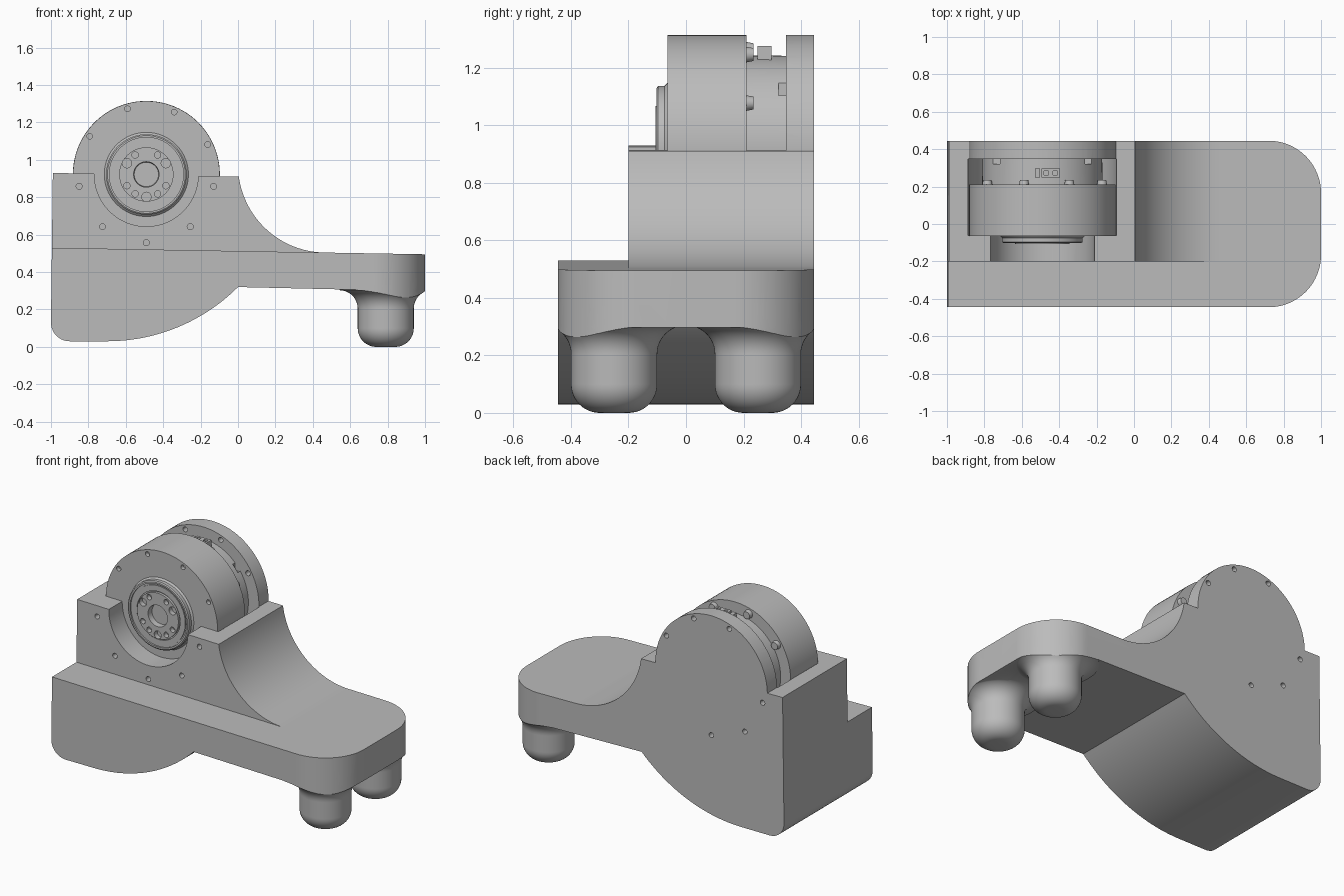
import bpy, bmesh
from math import sin, cos, pi, radians
from mathutils import Matrix, Vector

if "Cube" in bpy.data.objects:
    bpy.data.objects.remove(bpy.data.objects["Cube"], do_unlink=True)

grey = bpy.data.materials.new("plain grey")
grey.use_nodes = True
COLOUR = (0.5, 0.5, 0.5, 1)
grey.diffuse_color = COLOUR
for node in grey.node_tree.nodes:
    if node.type == 'BSDF_PRINCIPLED':
        node.inputs["Base Color"].default_value = COLOUR

# Axis of the motor (x, z)
CX, CZ = -0.49, 0.922


def finish(name, bm):
    bmesh.ops.recalc_face_normals(bm, faces=bm.faces)
    mesh = bpy.data.meshes.new(name)
    bm.to_mesh(mesh)
    bm.free()
    mesh.materials.append(grey)
    ob = bpy.data.objects.new(name, mesh)
    bpy.context.collection.objects.link(ob)
    return ob


def arc(cx, cy, r, a0, a1, n):
    steps = [radians(a0 + (a1 - a0) * i / n) for i in range(n + 1)]
    return [(cx + r * cos(a), cy + r * sin(a)) for a in steps]


def prism(name, pts, lo, hi, axis='Y'):
    """Extrude an outline along y (points are x, z) or z (points are x, y)."""
    place = (lambda p: (p[0], lo, p[1])) if axis == 'Y' else (lambda p: (p[0], p[1], lo))
    bm = bmesh.new()
    face = bm.faces.new([bm.verts.new(place(p)) for p in pts])
    ext = bmesh.ops.extrude_face_region(bm, geom=[face])
    move = Vector((0, hi - lo, 0)) if axis == 'Y' else Vector((0, 0, hi - lo))
    verts = [g for g in ext['geom'] if isinstance(g, bmesh.types.BMVert)]
    bmesh.ops.translate(bm, verts=verts, vec=move)
    return finish(name, bm)


def lathe(name, profile, centre, axis='Y', n=96):
    """Turn a profile of (radius, height) about the y or z axis."""
    bm = bmesh.new()
    place = (lambda r, h: (r, h, 0)) if axis == 'Y' else (lambda r, h: (r, 0, h))
    verts = [bm.verts.new(place(r, h)) for r, h in profile]
    edges = [bm.edges.new(pair) for pair in zip(verts, verts[1:])]
    bmesh.ops.spin(bm, geom=verts + edges, cent=(0, 0, 0), angle=2 * pi, steps=n,
                   axis=(0, 1, 0) if axis == 'Y' else (0, 0, 1))
    bmesh.ops.remove_doubles(bm, verts=bm.verts, dist=1e-5)
    bmesh.ops.translate(bm, verts=bm.verts, vec=centre)
    return finish(name, bm)


def disc(name, r, y0, y1):
    return lathe(name, [(0, y0), (r, y0), (r, y1), (0, y1)], (CX, 0, CZ))


def pegs(name, specs, y0, y1, tip=1.0):
    """Small cylinders round the motor axis; specs are (angle, ring radius, radius)."""
    bm = bmesh.new()
    for angle, ring, r in specs:
        a = radians(angle)
        spot = (CX + ring * cos(a), (y0 + y1) / 2, CZ + ring * sin(a))
        bmesh.ops.create_cone(bm, cap_ends=True, segments=20, radius1=r, radius2=r * tip,
                              depth=y1 - y0,
                              matrix=Matrix.Translation(spot) @ Matrix.Rotation(-pi / 2, 4, 'X'))
    return finish(name, bm)


def box(name, x, y, z):
    return prism(name, [(x[0], z[0]), (x[1], z[0]), (x[1], z[1]), (x[0], z[1])], *y)


def boolean(ob, tool, op='DIFFERENCE', keep=False):
    mod = ob.modifiers.new("cut", 'BOOLEAN')
    mod.operation, mod.object, mod.solver = op, tool, 'EXACT'
    bpy.context.view_layer.objects.active = ob
    bpy.ops.object.modifier_apply(modifier=mod.name)
    if not keep:
        bpy.data.objects.remove(tool, do_unlink=True)


def smooth(ob):
    bpy.ops.object.select_all(action='DESELECT')
    ob.select_set(True)
    bpy.context.view_layer.objects.active = ob
    bpy.ops.object.shade_smooth_by_angle(angle=radians(30))


# Housing side profile: belly curve, toe, concave ramp and raised block
outline = arc(-0.9, 0.13, 0.1, 180, 270, 10)
outline += arc(-0.7, 1.02, 0.99, 270, 315, 24)
outline += [(1.0, 0.297), (1.0, 0.495)]
outline += arc(0.47, 0.9741, 0.47, 270, 187.8, 28)
outline += [(-0.99, 0.93)]
housing = prism("housing", outline, -0.445, 0.445)

# Front ledge
boolean(housing, prism("ledge_cutter", [(-1.2, 0.5335), (0.47, 0.5041), (0.47, 1.5), (-1.2, 1.5)],
                       -0.6, -0.2))

# Rounded toe in plan
plan = [(-1.2, 0.445), (-1.2, -0.445)]
plan += arc(0.72, -0.165, 0.28, -90, 0, 20) + arc(0.72, 0.165, 0.28, 0, 90, 20)
plan_tool = prism("plan_tool", plan, -0.5, 2.0, 'Z')
boolean(housing, plan_tool, 'INTERSECT', keep=True)

# Two feet with rounded ends and a flare into the underside
foot_profile = [(0, 0)] + arc(0.05, 0.1, 0.1, -90, 0, 12)
foot_profile += arc(0.248, 0.205, 0.098, 180, 90, 12) + [(0.248, 0.36), (0, 0.36)]
for side in (-1, 1):
    foot = lathe("foot", foot_profile, (0.79, side * 0.25, 0), 'Z', 64)
    boolean(foot, plan_tool, 'INTERSECT', keep=True)
    boolean(housing, foot, 'UNION')
bpy.data.objects.remove(plan_tool, do_unlink=True)

# Round back plate, motor pocket and front opening
boolean(housing, disc("back_plate", 0.393, 0.3, 0.445), 'UNION')
boolean(housing, disc("pocket_cutter", 0.397, -0.062, 0.348))
boolean(housing, disc("opening_cutter", 0.278, -0.3, 0.0))

# Screw holes in the housing
boolean(housing, pegs("front_holes", [(a, 0.365, 0.016) for a in (190, 230, 270, 310, 350)],
                      -0.25, -0.14))
boolean(housing, pegs("back_holes", [(a, 0.365, 0.016) for a in (30, 70, 110, 190, 230, 270)],
                      0.3, 0.5))
smooth(housing)

# Motor: rear can, main drum, stepped output hub with a centre bore
motor = lathe("motor", [
    (0, 0.347), (0.32, 0.347), (0.322, 0.21), (0.392, 0.21), (0.392, -0.065),
    (0.225, -0.065), (0.215, -0.075), (0.215, -0.097), (0.208, -0.102), (0.198, -0.102),
    (0.198, -0.092), (0.188, -0.092), (0.188, -0.098), (0.152, -0.098), (0.152, -0.09),
    (0.145, -0.09), (0.145, -0.106), (0.068, -0.106), (0.065, -0.07), (0, -0.07)],
    (CX, 0, CZ))
hub_holes = [(a, 0.12, 0.017) for a in (60, 120, 210, 240, 300, 330)]
hub_holes += [(a, 0.12, 0.025) for a in (30, 150, 270)]
boolean(motor, pegs("hub_cutter", hub_holes, -0.15, -0.075))
SCREWS = (26, 66, 106, 146)
boolean(motor, pegs("drum_cutter", [(a, 0.365, 0.015) for a in SCREWS], -0.1, -0.04))
for side in (-1, 1):
    x = CX + side * 0.245
    boolean(motor, box("notch_cutter", (x - 0.018, x + 0.018), (0.322, 0.4), (1.1, 1.2)))
smooth(motor)

# Screw heads behind the drum
smooth(pegs("screw_heads", [(a, 0.355, 0.028) for a in SCREWS], 0.205, 0.234, 0.8))

# Cable connector on top of the rear can
connector = box("connector", (-0.495, -0.395), (0.248, 0.298), (1.22, 1.276))
for x in (-0.47, -0.42):
    boolean(connector, box("socket_cutter", (x - 0.012, x + 0.012), (0.262, 0.284), (1.25, 1.3)))
box("connector_latch", (-0.53, -0.503), (0.248, 0.298), (1.22, 1.27))
